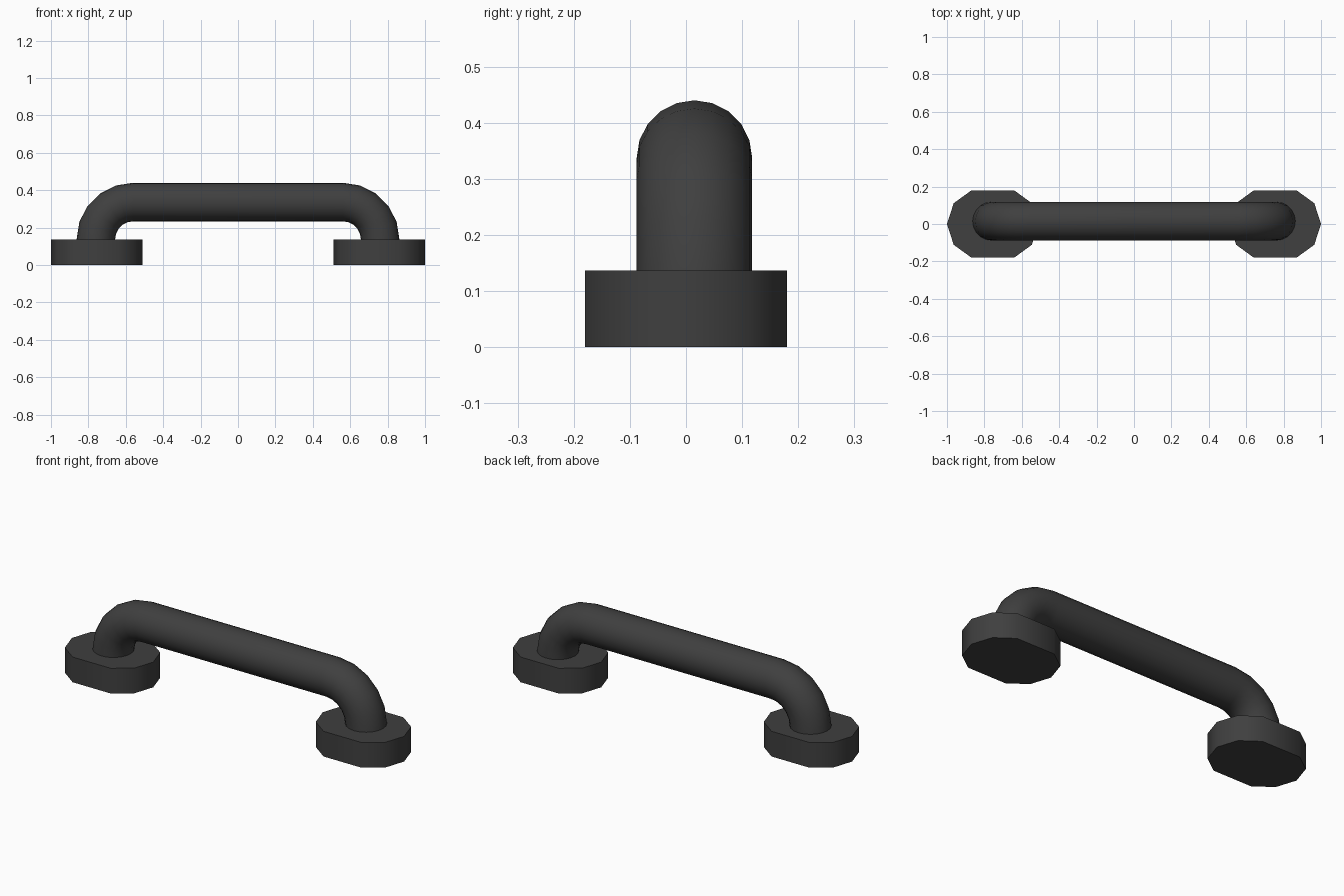
import bpy, bmesh
from math import sin, cos, pi, radians

if "Cube" in bpy.data.objects:
    bpy.data.objects.remove(bpy.data.objects["Cube"])

dark = bpy.data.materials.new("dark_grey")
dark.diffuse_color = (0.05, 0.05, 0.05, 1)
dark.use_nodes = True
dark.node_tree.nodes["Principled BSDF"].inputs["Base Color"].default_value = dark.diffuse_color


def loft(name, rings):
    """Skin a list of matching vertex rings and cap both ends."""
    bm = bmesh.new()
    rows = [[bm.verts.new(p) for p in ring] for ring in rings]
    n = len(rows[0])
    for a, b in zip(rows, rows[1:]):
        for i in range(n):
            j = (i + 1) % n
            bm.faces.new((a[i], a[j], b[j], b[i]))
    bm.faces.new(rows[0][::-1])
    bm.faces.new(rows[-1])
    bmesh.ops.recalc_face_normals(bm, faces=bm.faces)
    mesh = bpy.data.meshes.new(name)
    bm.to_mesh(mesh)
    bm.free()
    obj = bpy.data.objects.new(name, mesh)
    bpy.context.collection.objects.link(obj)
    mesh.materials.append(dark)
    bpy.ops.object.select_all(action='DESELECT')
    bpy.context.view_layer.objects.active = obj
    obj.select_set(True)
    bpy.ops.object.shade_smooth_by_angle(angle=radians(40))
    return obj


# Mounting feet: ten-sided discs stretched along x
FOOT_H, FOOT_R, STRETCH = 0.137, 0.189, 0.056


def foot(name, cx):
    outline = []
    for i in range(10):
        a = 2 * pi * i / 10
        # the two end points and their neighbours move outward with their side
        shift = STRETCH if cos(a) > 0 else -STRETCH
        outline.append((cx + FOOT_R * cos(a) + shift, FOOT_R * sin(a)))
    return loft(name, [[(x, y, z) for x, y in outline] for z in (0, FOOT_H)])


foot("left_foot", -0.755)
foot("right_foot", 0.755)

# Grip bar: round tube swept up one leg, across, and down the other
TUBE_R, SIDES, STEPS = 0.103, 20, 5
BEND_X, BEND_Z, BEND_R, BAR_Y = 0.56, FOOT_H, 0.2, 0.015


def tube_ring(cx, cz, a):
    """Circle across the path, a is the angle of its outward direction."""
    ring = []
    for i in range(SIDES):
        t = 2 * pi * i / SIDES
        r = TUBE_R * cos(t)
        ring.append((cx + r * cos(a), BAR_Y + TUBE_R * sin(t), cz + r * sin(a)))
    return ring


rings = []
for side, start in ((-1, pi), (1, pi / 2)):
    for k in range(STEPS + 1):
        a = start - k * pi / 2 / STEPS
        rings.append(tube_ring(side * BEND_X + BEND_R * cos(a),
                               BEND_Z + BEND_R * sin(a), a))
loft("grip_bar", rings)
